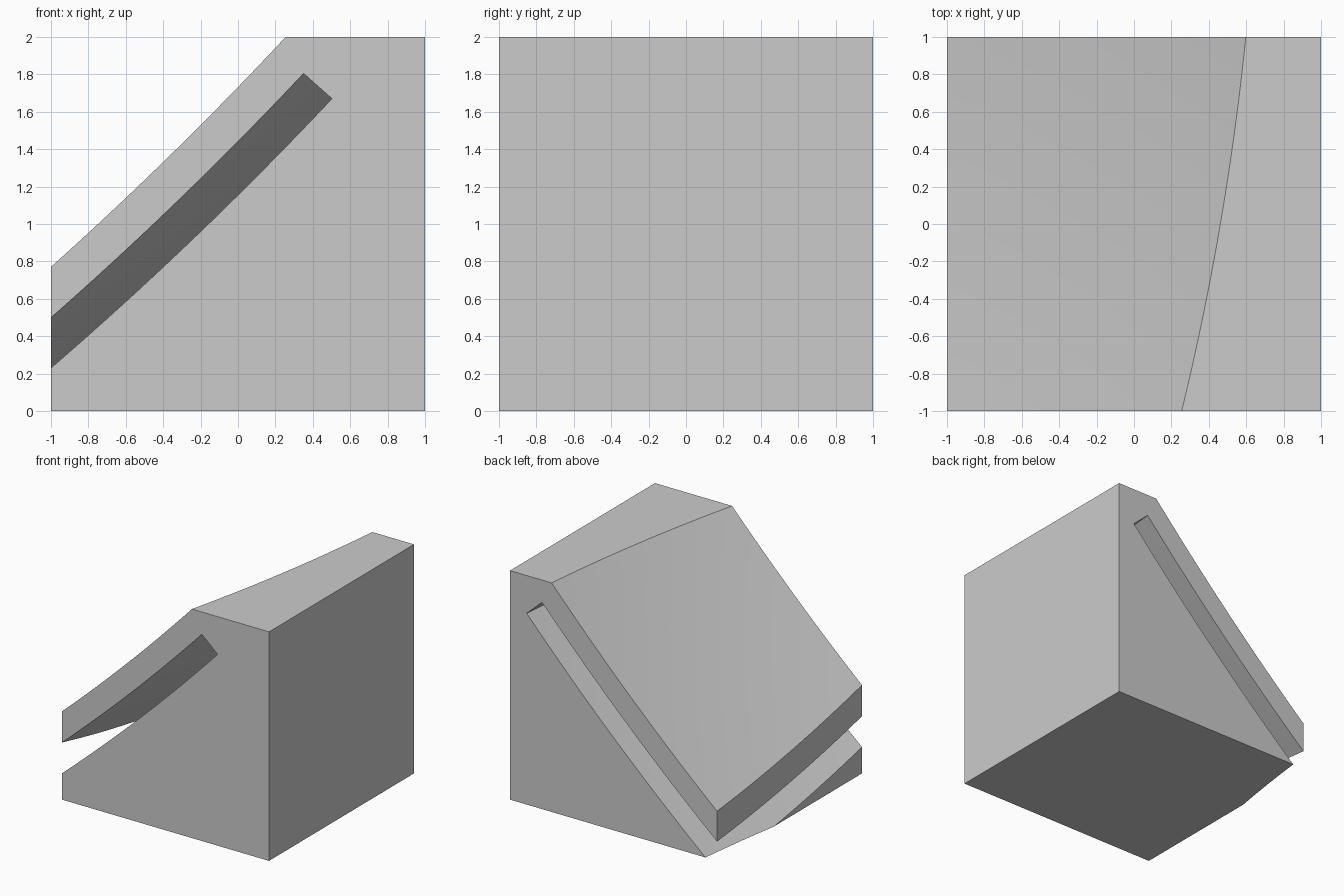
import bpy
import bmesh
import math
from mathutils import Vector

default = bpy.data.objects.get("Cube")
if default:
    bpy.data.objects.remove(default, do_unlink=True)

# Plain grey material
grey = bpy.data.materials.new("plain_grey")
grey.use_nodes = True
grey.diffuse_color = (0.6, 0.6, 0.6, 1)
grey.node_tree.nodes["Principled BSDF"].inputs["Base Color"].default_value = (0.6, 0.6, 0.6, 1)

# The slope and both slot walls lie on concentric large spheres
CENTRE = Vector((-14.1, 2.49, 15.4))
SLOPE, ROOF, FLOOR = 19.945, 20.145, 20.345
SLOT_ROOF_END, SLOT_FLOOR_END = 1.805, 1.67   # heights of the slot's closed end
STEPS = 16


def sphere_x(radius, y, z):
    return CENTRE.x + math.sqrt(radius ** 2 - (y - CENTRE.y) ** 2 - (z - CENTRE.z) ** 2)


def sphere_z(radius, x, y):
    return CENTRE.z - math.sqrt(radius ** 2 - (x - CENTRE.x) ** 2 - (y - CENTRE.y) ** 2)


def arc(radius, y, z_top):
    """Curved line from height z_top down to the open side or the base."""
    x_top = sphere_x(radius, y, z_top)
    x_low = -1 if sphere_z(radius, -1, y) >= 0 else sphere_x(radius, y, 0)
    points = []
    for i in range(STEPS + 1):
        x = x_top + (x_low - x_top) * i / STEPS
        points.append(Vector((x, y, max(0, sphere_z(radius, x, y)))))
    return points


def section(y):
    """Outline of the slotted block at one depth."""
    floor = arc(FLOOR, y, SLOT_FLOOR_END)
    outline = [Vector((1, y, 0)), Vector((1, y, 2))]
    outline += arc(SLOPE, y, 2)
    outline += reversed(arc(ROOF, y, SLOT_ROOF_END))
    outline += floor
    outline.append(Vector((floor[-1].x, y, 0)))
    return outline


# Depths, with one exactly where the slot floor reaches the bottom corner
corner_y = CENTRE.y - math.sqrt(FLOOR ** 2 - (-1 - CENTRE.x) ** 2 - CENTRE.z ** 2)
depths = [-1 + (corner_y + 1) * i / STEPS for i in range(STEPS)]
depths += [corner_y + (1 - corner_y) * i / STEPS for i in range(STEPS + 1)]

# Slotted block, lofted from front to back
bm = bmesh.new()
rings = [[bm.verts.new(p) for p in section(y)] for y in depths]
count = len(rings[0])
for near, far in zip(rings, rings[1:]):
    for i in range(count):
        j = (i + 1) % count
        bm.faces.new((near[i], near[j], far[j], far[i]))
bm.faces.new(rings[0])
bm.faces.new(rings[-1])
bmesh.ops.remove_doubles(bm, verts=bm.verts[:], dist=0.0001)
bmesh.ops.recalc_face_normals(bm, faces=bm.faces[:])

mesh = bpy.data.meshes.new("slotted_block")
bm.to_mesh(mesh)
bm.free()
mesh.materials.append(grey)
block = bpy.data.objects.new("slotted_block", mesh)
bpy.context.collection.objects.link(block)

# Smooth dished surfaces with crisp edges
bpy.ops.object.select_all(action='DESELECT')
block.select_set(True)
bpy.context.view_layer.objects.active = block
bpy.ops.object.shade_smooth_by_angle(angle=math.radians(30))
